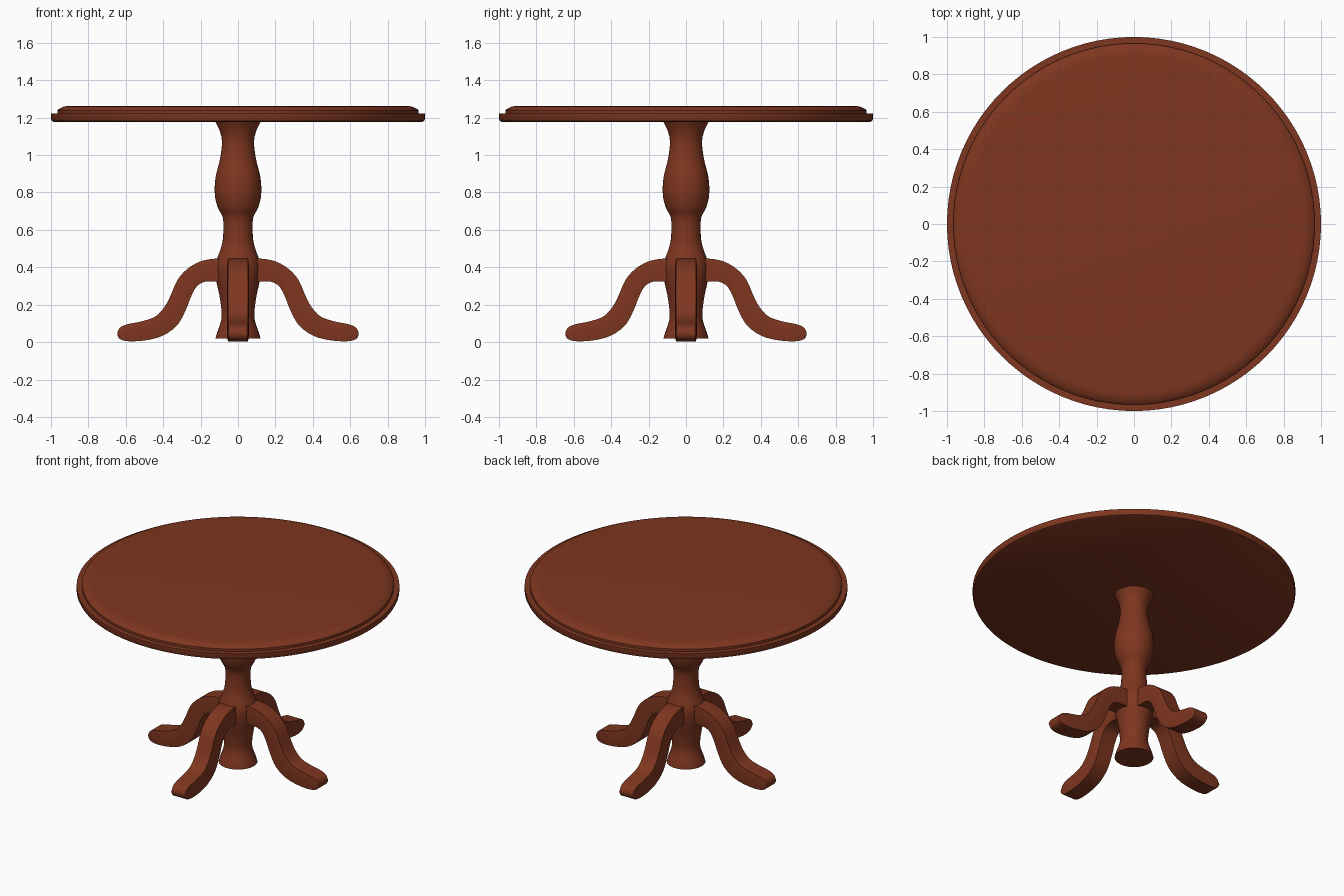
import bpy, math
from mathutils import Matrix

if "Cube" in bpy.data.objects:
    bpy.data.objects.remove(bpy.data.objects["Cube"])

wood = bpy.data.materials.new("wood")
wood.diffuse_color = (0.21, 0.037, 0.014, 1)
wood.use_nodes = True
wood.node_tree.nodes["Principled BSDF"].inputs["Base Color"].default_value = wood.diffuse_color


def make(name, verts, faces, angle):
    mesh = bpy.data.meshes.new(name)
    mesh.from_pydata(verts, [], faces)
    mesh.materials.append(wood)
    obj = bpy.data.objects.new(name, mesh)
    bpy.context.collection.objects.link(obj)
    bpy.ops.object.select_all(action='DESELECT')
    obj.select_set(True)
    bpy.context.view_layer.objects.active = obj
    bpy.ops.object.mode_set(mode='EDIT')
    bpy.ops.mesh.select_all(action='SELECT')
    bpy.ops.mesh.normals_make_consistent(inside=False)
    bpy.ops.object.mode_set(mode='OBJECT')
    bpy.ops.object.shade_smooth_by_angle(angle=math.radians(angle))
    return obj


def smooth(points, steps):
    """Catmull-Rom interpolation through tuples of any length."""
    p = [points[0]] + list(points) + [points[-1]]
    out = []
    for i in range(1, len(p) - 2):
        for s in range(steps):
            t = s / steps
            out.append(tuple(
                0.5 * (2*b + (c - a)*t + (2*a - 5*b + 4*c - d)*t*t + (3*b - a - 3*c + d)*t**3)
                for a, b, c, d in zip(p[i-1], p[i], p[i+1], p[i+2])))
    return out + [points[-1]]


def skin(rings):
    """Bridge rings of equal length and cap both ends."""
    n = len(rings[0])
    verts = [v for r in rings for v in r]
    faces = [(k*n + i, k*n + (i+1) % n, (k+1)*n + (i+1) % n, (k+1)*n + i)
             for k in range(len(rings) - 1) for i in range(n)]
    faces += [tuple(range(n))[::-1], tuple(range(len(verts) - n, len(verts)))]
    return verts, faces


def lathe(name, profile, sides, angle):
    rings = [[(r*math.cos(2*math.pi*i/sides), r*math.sin(2*math.pi*i/sides), z)
              for i in range(sides)] for r, z in profile]
    return make(name, *skin(rings), angle)


# Table top: wide lower rim with a stepped, softly edged upper disc
lathe("table_top", [(0.985, 1.178), (0.995, 1.183), (1.0, 1.193), (1.0, 1.222),
                    (0.966, 1.222), (0.966, 1.238), (0.958, 1.246), (0.93, 1.26),
                    (0.90, 1.263)], 96, 35)

# Turned pedestal
column = [(0.12, 0.02), (0.112, 0.05), (0.088, 0.13), (0.096, 0.23), (0.118, 0.34),
          (0.12, 0.42), (0.092, 0.50), (0.08, 0.56), (0.08, 0.66), (0.108, 0.72),
          (0.124, 0.79), (0.12, 0.88), (0.096, 0.98), (0.086, 1.07), (0.098, 1.13),
          (0.122, 1.18)]
lathe("pedestal", smooth(column, 4), 48, 50)

# Four curved legs: upper edge x, z, lower edge x, z, half width
leg_path = [(0.09, 0.445, 0.09, 0.325, 0.060), (0.14, 0.445, 0.14, 0.325, 0.060),
            (0.21, 0.428, 0.18, 0.322, 0.060), (0.275, 0.388, 0.22, 0.298, 0.060),
            (0.325, 0.33, 0.25, 0.245, 0.060), (0.36, 0.25, 0.28, 0.17, 0.060),
            (0.395, 0.185, 0.325, 0.09, 0.060), (0.445, 0.135, 0.40, 0.035, 0.060),
            (0.52, 0.11, 0.48, 0.012, 0.060), (0.58, 0.098, 0.56, 0.004, 0.060),
            (0.62, 0.085, 0.61, 0.008, 0.058), (0.638, 0.068, 0.635, 0.02, 0.056),
            (0.645, 0.052, 0.645, 0.038, 0.054)]
rings = []
for ux, uz, lx, lz, w in smooth(leg_path, 3):
    mx, mz, e = (ux + lx) / 2, (uz + lz) / 2, w - 0.006
    rings.append([(ux, -e, uz), (mx, -w, mz), (lx, -e, lz),
                  (lx, e, lz), (mx, w, mz), (ux, e, uz)])
for i, side in enumerate(["right", "back", "left", "front"]):
    leg = make(side + "_leg", *skin(rings), 35)
    leg.data.transform(Matrix.Rotation(i * math.pi / 2, 4, 'Z'))
